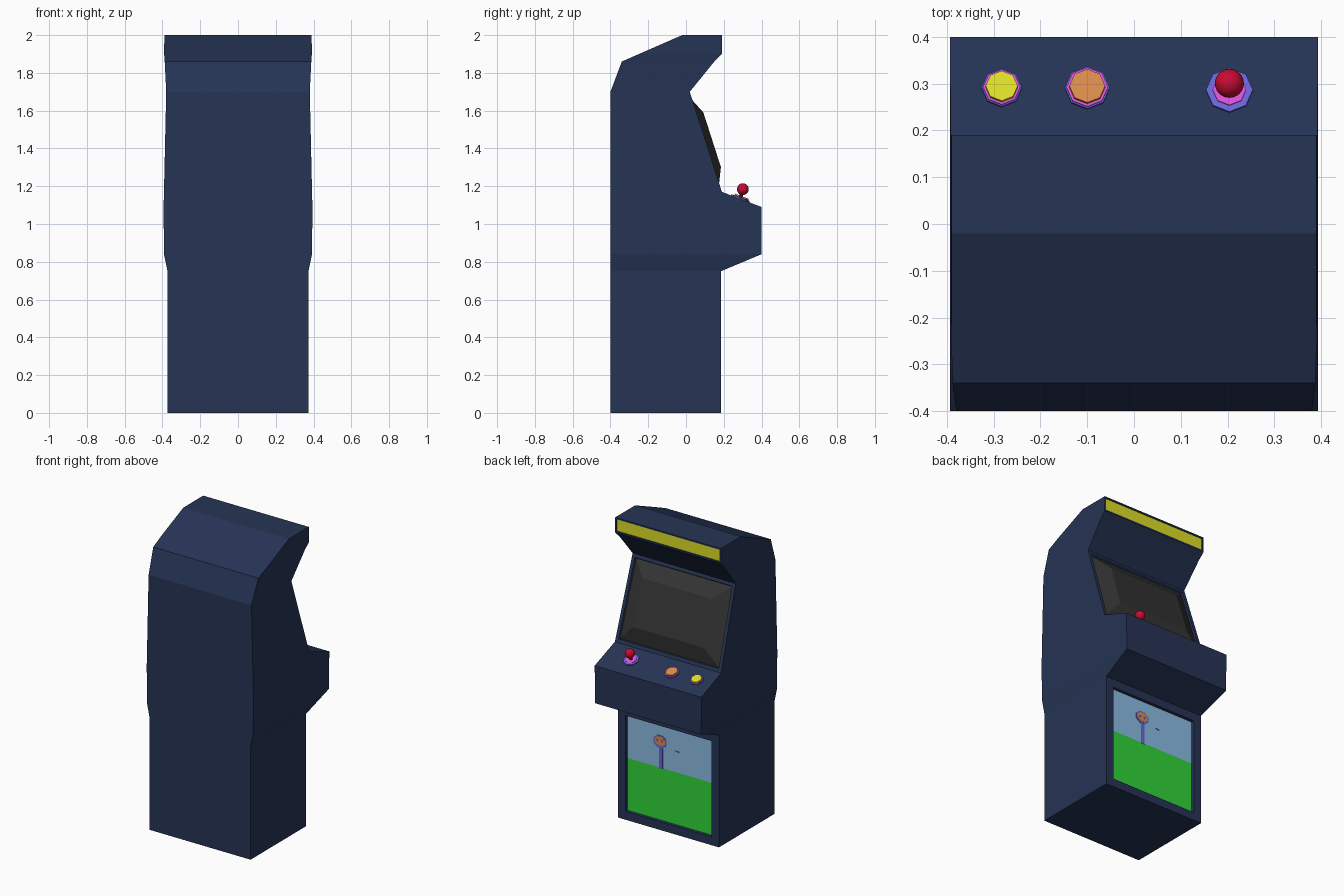
import bpy, bmesh, math
from mathutils import Matrix, Vector

if "Cube" in bpy.data.objects:
    bpy.data.objects.remove(bpy.data.objects["Cube"])

COLORS = {
    "navy": (0.019, 0.034, 0.089), "yellow": (0.72, 0.73, 0.02),
    "orange": (0.70, 0.26, 0.07), "red": (0.60, 0.003, 0.03),
    "green": (0.03, 0.66, 0.04), "sky_blue": (0.26, 0.50, 0.76),
    "screen_black": (0.033, 0.033, 0.033), "magenta": (0.72, 0.08, 0.72),
    "violet_blue": (0.14, 0.13, 0.68),
}
MATS = {}
for name, c in COLORS.items():
    MATS[name] = bpy.data.materials.new(name)
    MATS[name].diffuse_color = (*c, 1)


def finish(bm, name, *colors):
    me = bpy.data.meshes.new(name)
    bm.to_mesh(me)
    bm.free()
    for c in colors:
        me.materials.append(MATS[c])
    ob = bpy.data.objects.new(name, me)
    bpy.context.collection.objects.link(ob)
    return ob


# Cabinet: rectangular sections (z, back y, front y, half width) lofted upward
SECTIONS = [
    (0.00, -0.40, 0.185, 0.373), (0.75, -0.40, 0.185, 0.373),
    (0.84, -0.40, 0.40, 0.392), (1.09, -0.40, 0.40, 0.394),
    (1.17, -0.40, 0.19, 0.392), (1.70, -0.40, 0.02, 0.380),
    (1.86, -0.34, 0.15, 0.388), (1.90, -0.249, 0.19, 0.391),
    (2.00, -0.02, 0.19, 0.390),
]
bm = bmesh.new()
rings = [[bm.verts.new(p) for p in ((-w, b, z), (w, b, z), (w, f, z), (-w, f, z))]
         for z, b, f, w in SECTIONS]
fronts = []
for lo, hi in zip(rings, rings[1:]):
    for i in range(4):
        j = (i + 1) % 4
        face = bm.faces.new((lo[i], lo[j], hi[j], hi[i]))
        if i == 2:
            fronts.append(face)
bm.faces.new(rings[0][::-1])
bm.faces.new(rings[-1])
bm.normal_update()


def inset(face, thickness, depth, mat=0):
    bmesh.ops.inset_individual(bm, faces=[face], thickness=thickness, depth=depth,
                               use_even_offset=True)
    bm.normal_update()
    face.material_index = mat


# Lit sign across the top
inset(fronts[7], 0.010, 0)
inset(fronts[7], 0.001, -0.005, 1)

# Recessed screen with a bulging middle
inset(fronts[4], 0.022, 0)
inset(fronts[4], 0.004, -0.01)
fronts[4].material_index = 2
inset(fronts[4], 0.10, 0.045, 2)

# Recessed lower panel, cut into sky and grass
HORIZON = 0.405
panel = fronts[0]
inset(panel, 0.055, 0)
inset(panel, 0.001, -0.02)
panel.material_index = 3
geom = [panel] + list(panel.edges) + list(panel.verts)
bmesh.ops.bisect_plane(bm, geom=geom, plane_co=(0, 0, HORIZON), plane_no=(0, 0, 1))
for f in bm.faces:
    if f.material_index == 3 and f.calc_center_median().z < HORIZON:
        f.material_index = 4
finish(bm, "cabinet", "navy", "yellow", "screen_black", "sky_blue", "green")


# Painted flower and bird: thin plates on the lower panel
def plate(name, pts, color, y, t=0.002):
    bm = bmesh.new()
    face = bm.faces.new([bm.verts.new((x, y, z)) for x, z in pts])
    ext = bmesh.ops.extrude_face_region(bm, geom=[face])["geom"]
    bmesh.ops.translate(bm, vec=(0, t, 0),
                        verts=[v for v in ext if isinstance(v, bmesh.types.BMVert)])
    bmesh.ops.recalc_face_normals(bm, faces=bm.faces)
    return finish(bm, name, color)


def oval(cx, cz, rx, rz, n=8):
    return [(cx + rx * math.cos((i + .5) * math.tau / n),
             cz + rz * math.sin((i + .5) * math.tau / n)) for i in range(n)]


def box(cx, z0, z1, w):
    return [(cx - w, z0), (cx + w, z0), (cx + w, z1), (cx - w, z1)]


WALL = 0.165
plate("painted_stem", box(0.07, 0.34 + 0.06, 0.56, 0.014), "violet_blue", WALL)
plate("painted_flower_rim", oval(0.075, 0.58, 0.052, 0.044), "violet_blue", WALL + 0.001)
plate("painted_flower", oval(0.075, 0.583, 0.042, 0.033), "orange", WALL + 0.002)
for k in (-1, 1):
    plate("painted_spot", oval(0.075 + k * 0.016, 0.585, 0.008, 0.009, 6),
          "violet_blue", WALL + 0.003)
plate("painted_bird", box(-0.05, 0.541, 0.548, 0.013), "violet_blue", WALL)

# Control deck: everything stands on the sloped face
TILT = math.atan2(0.08, 0.21)


def deck(x, y):
    z = 1.17 - (y - 0.19) * 0.08 / 0.21
    return Matrix.Translation((x, y, z)) @ Matrix.Rotation(-TILT, 4, "X")


def disc(name, x, y, r, h, color, taper=1.0):
    bm = bmesh.new()
    bmesh.ops.create_cone(bm, cap_ends=True, segments=8, radius1=r, radius2=r * taper,
                          depth=h, matrix=deck(x, y) @ Matrix.Translation((0, 0, h / 2)))
    return finish(bm, name, color)


for label, x, r, color in (("yellow", -0.283, 0.043, "yellow"),
                           ("orange", -0.100, 0.048, "orange")):
    disc(label + "_button_rim", x, 0.29, r, 0.006, "violet_blue")
    disc(label + "_button_collar", x, 0.29, r * 0.93, 0.009, "magenta")
    disc(label + "_button", x, 0.29, r * 0.82, 0.016, color, 0.97)

disc("joystick_rim", 0.204, 0.285, 0.05, 0.006, "violet_blue")
disc("joystick_collar", 0.204, 0.285, 0.036, 0.009, "magenta")
disc("joystick_shaft", 0.204, 0.285, 0.010, 0.045, "screen_black")
bm = bmesh.new()
centre = deck(0.204, 0.282) @ Vector((0, 0, 0.053))
bmesh.ops.create_uvsphere(bm, u_segments=24, v_segments=14, radius=0.031,
                          matrix=Matrix.Translation(centre))
for f in bm.faces:
    f.smooth = True
finish(bm, "joystick_ball", "red")

for m in bpy.data.materials:
    if m.users and not m.is_grease_pencil:
        m.use_nodes = True
        m.node_tree.nodes["Principled BSDF"].inputs["Base Color"].default_value = m.diffuse_color
